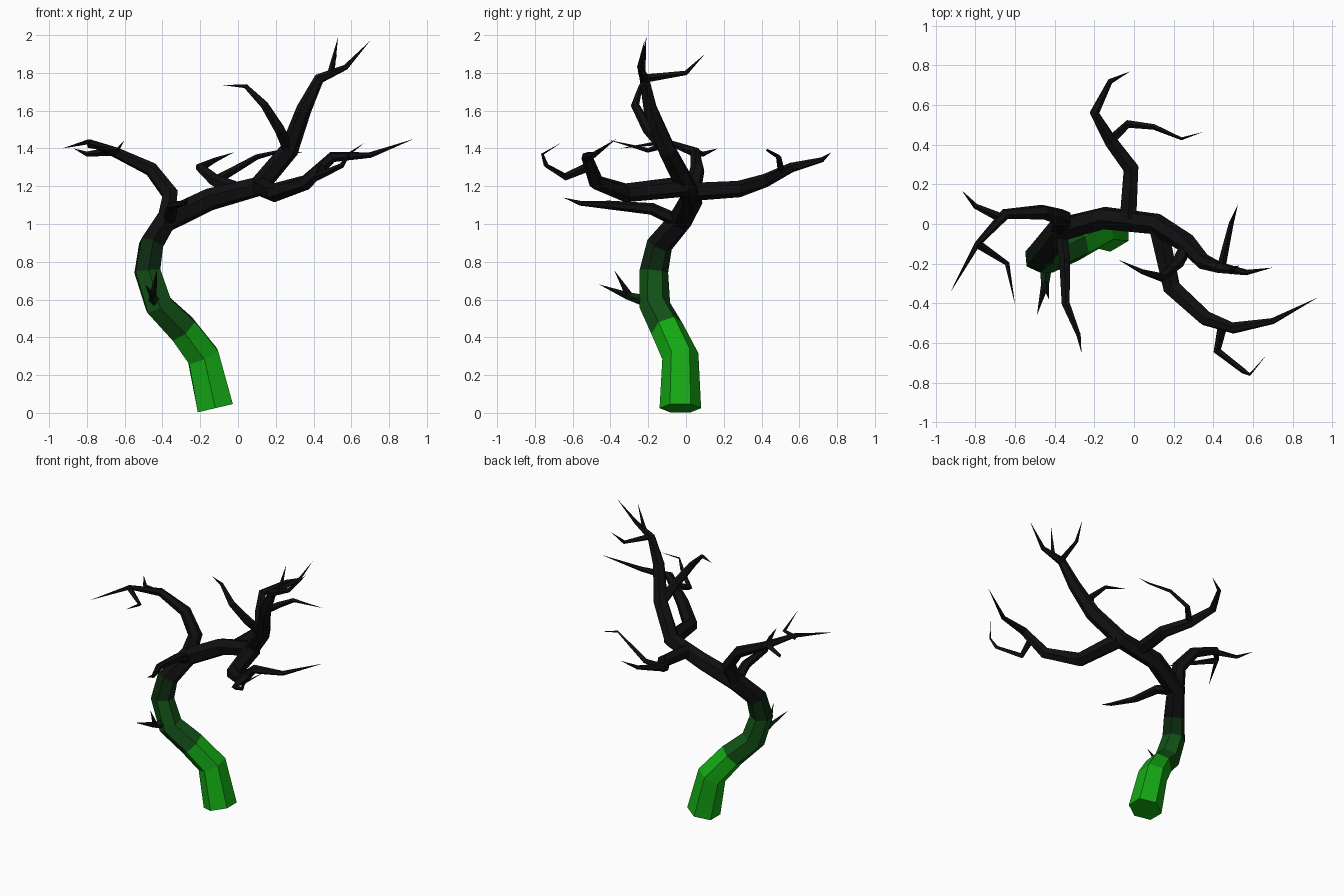
import bpy
import bmesh
from math import cos, sin, pi
from mathutils import Vector

default_cube = bpy.data.objects.get("Cube")
if default_cube:
    bpy.data.objects.remove(default_cube, do_unlink=True)


def make_material(name, colour):
    material = bpy.data.materials.new(name)
    material.use_nodes = True
    rgba = (*colour, 1)
    material.diffuse_color = rgba
    shader = material.node_tree.nodes["Principled BSDF"]
    shader.inputs["Base Color"].default_value = rgba
    shader.inputs["Roughness"].default_value = 1
    return material


BRIGHT = make_material("bright green", (.007, .4, .007))
DARK = make_material("dark green", (.006, .085, .008))
SHADOW = make_material("blackish green", (.004, .022, .005))
BLACK = make_material("charred black", (.005, .005, .005))


def taper(start, end, count, power):
    """Radii that shrink from start to end along a limb."""
    return [start + (end - start) * (i / (count - 1)) ** power for i in range(count)]


def limb(name, points, radii, sides=6, bands=(BLACK,)):
    """Faceted tube with mitred bends; bands gives one material per segment."""
    points = [Vector(p) for p in points]
    directions = [(b - a).normalized() for a, b in zip(points, points[1:])]
    bm = bmesh.new()
    side = Vector((0, 1, 0))
    if abs(side.dot(directions[0])) > .8:
        side = Vector((0, 0, 1))
    rings = []
    for i, (point, radius) in enumerate(zip(points, radii)):
        before = directions[max(i - 1, 0)]
        after = directions[min(i, len(directions) - 1)]
        axis = (before + after).normalized()
        side = (side - axis * side.dot(axis)).normalized()
        other = axis.cross(side)
        if radius <= 0:
            rings.append([bm.verts.new(point)])
            continue
        angles = [2 * pi * k / sides for k in range(sides)]
        rings.append([bm.verts.new(point + (side * cos(a) + other * sin(a)) * radius)
                      for a in angles])

    # Walls between rings, closing to a point at the tip
    for i, (low, high) in enumerate(zip(rings, rings[1:])):
        for k in range(sides):
            n = (k + 1) % sides
            top = [high[n], high[k]] if len(high) > 1 else [high[0]]
            face = bm.faces.new([low[k], low[n], *top])
            face.material_index = min(i, len(bands) - 1)
    bm.faces.new(list(reversed(rings[0])))
    bmesh.ops.recalc_face_normals(bm, faces=bm.faces)

    mesh = bpy.data.meshes.new(name)
    bm.to_mesh(mesh)
    bm.free()
    for material in bands:
        mesh.materials.append(material)
    obj = bpy.data.objects.new(name, mesh)
    bpy.context.collection.objects.link(obj)
    return obj


def branch(name, start_radius, *points):
    return limb(name, points, taper(start_radius, 0, len(points), 1.5))


def twig(name, start_radius, *points, bands=(BLACK,)):
    return limb(name, points, taper(start_radius, 0, len(points), 1.2), 4, bands)


# Trunk, leaning left, then sweeping right and up into the crown
trunk_path = [
    (-.12, -.03, .025), (-.185, -.03, .3), (-.295, -.1, .445), (-.42, -.165, .57),
    (-.48, -.17, .75), (-.46, -.14, .89), (-.38, -.03, 1.02), (-.15, .03, 1.13),
    (.11, 0, 1.2), (.27, -.1, 1.39), (.35, -.19, 1.61), (.43, -.22, 1.77),
    (.57, -.245, 1.83), (.7, -.22, 1.97)]
trunk_radii = taper(.11, .055, 9, .7) + taper(.05, 0, 5, 1.2)
limb("trunk", trunk_path, trunk_radii,
     bands=(BRIGHT, BRIGHT, DARK, DARK, SHADOW, BLACK))

# Twigs at the crown
twig("crown_back_twig", .022, (.44, -.22, 1.77), (.49, 0, 1.8), (.525, .1, 1.9))
twig("crown_upright_twig", .02, (.49, -.235, 1.79), (.53, -.21, 1.99))

# Branch bending back from the crown fork
branch("inner_branch", .035, (.27, -.1, 1.39), (.22, -.2, 1.5), (.14, -.27, 1.63),
       (.04, -.24, 1.73), (-.08, -.18, 1.735))

# Right side branch and its twigs
branch("right_branch", .052, (-.38, -.02, 1.03), (-.36, .03, 1.16), (-.46, .06, 1.29),
       (-.65, .05, 1.38), (-.79, -.1, 1.435), (-.93, -.35, 1.4))
twig("right_back_twig", .024, (-.67, .03, 1.385), (-.8, .09, 1.37), (-.87, .17, 1.4))
twig("right_front_twig", .022, (-.79, -.1, 1.425), (-.64, -.2, 1.39), (-.6, -.41, 1.445))

# Slim branch reaching forward
branch("front_branch", .036, (-.37, -.03, 1.01), (-.35, -.18, 1.08), (-.345, -.4, 1.1),
       (-.28, -.56, 1.11), (-.265, -.65, 1.14))

# Rear branch and its twig
branch("rear_branch", .048, (-.03, .03, 1.17), (-.015, .28, 1.185), (-.12, .42, 1.23),
       (-.2, .56, 1.3), (-.12, .72, 1.34), (-.02, .77, 1.38))
twig("rear_twig", .025, (-.12, .42, 1.23), (-.03, .505, 1.28), (.1, .49, 1.355),
     (.24, .43, 1.39), (.35, .465, 1.375))

# Left branch and its twig
branch("left_branch", .055, (.12, 0, 1.2), (.19, -.32, 1.165), (.36, -.475, 1.22),
       (.5, -.525, 1.355), (.7, -.49, 1.365), (.93, -.37, 1.45))
twig("left_twig", .025, (.45, -.5, 1.31), (.42, -.64, 1.25), (.55, -.74, 1.31),
     (.585, -.76, 1.37), (.67, -.66, 1.43))

# Small forked twig low on the trunk
twig("low_twig", .035, (-.44, -.17, .58), (-.45, -.31, .62), (-.49, -.46, .68),
     bands=(SHADOW, BLACK))
twig("low_twig_fork", .02, (-.45, -.3, .62), (-.43, -.38, .755))
